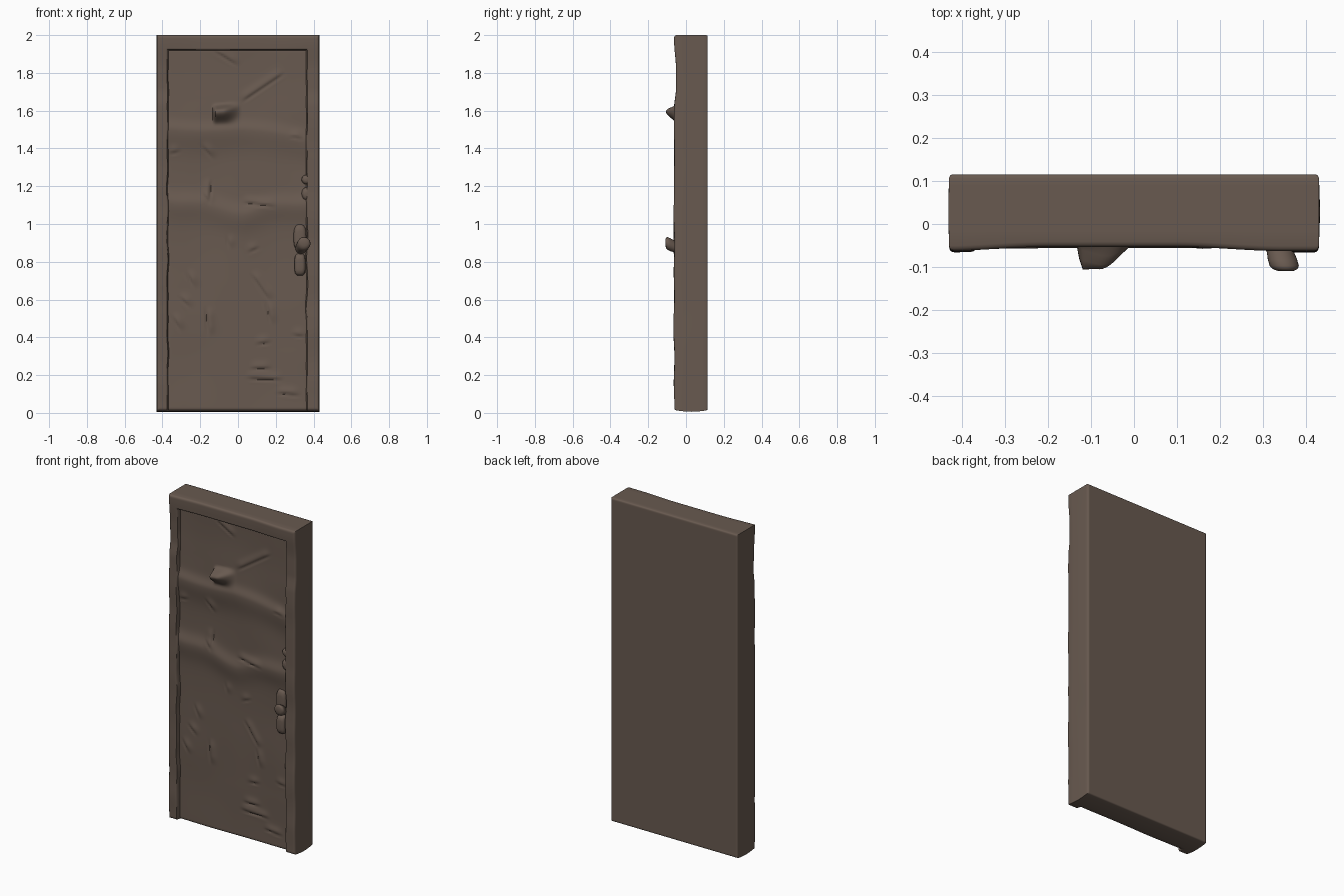
import bpy, bmesh, math
from mathutils import Vector, noise

if "Cube" in bpy.data.objects:
    bpy.data.objects.remove(bpy.data.objects["Cube"])

mat = bpy.data.materials.new("dark_brown_wood")
mat.diffuse_color = (0.14, 0.102, 0.080, 1)
mat.use_nodes = True
mat.node_tree.nodes["Principled BSDF"].inputs["Base Color"].default_value = mat.diffuse_color

W, Z0, Z1, BACK = 0.43, 0.013, 2.0, 0.115
LEFT, RIGHT, TOP = -0.372, 0.364, 1.922
RECESS = .025


def lines(lo, hi, step, seams):
    """Grid lines, denser at the rounded border and at the frame seams."""
    special = [lo + o for o in (0, .002, .006, .012)] + [hi - o for o in (0, .002, .006, .012)]
    for s in seams:
        special += [s + o for o in (-.012, -.007, -.003, 0, .003, .007)]
    n = round((hi - lo) / step)
    even = [lo + (hi - lo) * i / n for i in range(n + 1)]
    return sorted(special + [e for e in even if min(abs(e - s) for s in special) > .003])


def sstep(a, b, t):
    t = max(0, min(1, (t - a) / (b - a)))
    return t * t * (3 - 2 * t)


def nz(x, z, seed=0):
    return noise.noise(Vector((x, z, seed)))


def rounding(x, z, r):
    """Drop of a surface near its rounded outer edge."""
    e = min(W - abs(x), z - Z0, Z1 - z)
    return r - math.sqrt(max(0, r * r - (r - e) ** 2)) if e < r else 0


# Carved creases: x1, z1, x2, z2 (raised lip on one side, cut on the other)
CREASES = [
    (.03, 1.65, .24, 1.79), (-.12, 1.91, -.01, 1.84), (-.19, 1.41, -.14, 1.35),
    (-.19, 1.16, -.15, 1.11), (-.15, 1.12, -.14, 1.23), (.03, 1.11, .19, 1.09),
    (-.06, .93, -.05, .88), (.06, .85, .11, .87), (-.17, .55, -.16, .42),
    (.07, .73, .16, .60), (.15, .58, .17, .48), (.10, .36, .17, .37),
    (.07, .23, .17, .23), (.05, .18, .23, .17), (.21, .10, .32, .09),
    (-.31, .61, -.26, .56), (-.35, .51, -.31, .44), (.28, 1.46, .34, 1.45),
    (-.36, 1.37, -.31, 1.38), (-.27, .74, -.24, .67), (.29, .41, .35, .40)]


def crease(x, z):
    h = 0
    for x1, z1, x2, z2 in CREASES:
        dx, dz = x2 - x1, z2 - z1
        L = math.hypot(dx, dz)
        t = ((x - x1) * dx + (z - z1) * dz) / L
        if -.04 < t < L + .04:
            s = ((z - z1) * dx - (x - x1) * dz) / L
            if abs(s) < .09:
                fade = sstep(-.02, .04, t) * sstep(L + .02, L - .04, t)
                lip = math.exp(-((s - .018) / .022) ** 2) * .006
                cut = math.exp(-(s / .006) ** 2) * .008
                h += (lip - cut) * fade
    return h


def ridge(x, z, zc, up, down):
    s = z - zc
    return math.exp(-(s / (up if s > 0 else down)) ** 2)


def front(x, z):
    """Outward height of the front surface."""
    d = max(LEFT - x, x - RIGHT, z - TOP)
    dip = sstep(1.62, 1.72, z) * sstep(1.97, 1.82, z)
    base = .063 - .010 * dip
    middle = sstep(.40, .15, abs(x + .05)) * sstep(1.8, 1.95, z)
    jamb = base - .010 * middle + .006 * nz(3 * x, 6 * z, 3) * sstep(1.95, 1.6, z)
    h = .063 - RECESS - .004 * sstep(1.5, 1.8, z) + .007 * nz(3.5 * x, 3 * z, 8)
    h += .016 * ridge(x, z, 1.50 - .17 * max(0, x) ** 1.1 + .01 * math.sin(9 * x), .04, .09)
    h += .016 * ridge(x, z, 1.06 + .20 * abs(x - .03) ** 1.2 - .012 * math.cos(17 * x), .05, .08)
    h += crease(x, z)
    # broken knot lump, steep on its left and lower sides
    h += .066 * sstep(-.135, -.122, x) * sstep(.02, -.08, x) \
        * sstep(1.52, 1.60 + .10 * min(0, x + .05), z) * sstep(1.64, 1.60, z + .12 * max(-.1, -x - .08))
    h -= .004 * math.exp(-(d / .004) ** 2)
    k = sstep(-.004, .004, d)
    return h * (1 - k) + jamb * k - rounding(x, z, .012)


def warp(x, z):
    """Wobble the inner edges of the jambs."""
    for seam, seed in ((LEFT, 1), (RIGHT, 5)):
        f = max(0, 1 - abs(x - seam) / .045)
        x += f * .008 * nz(0, 8 * z, seed) * sstep(1.85, 1.7, z)
    return x


# Door and frame as one carved slab: front grid, back grid, rings between
def grid(bm, xs, zs, fn):
    g = [[bm.verts.new(fn(x, z)) for x in xs] for z in zs]
    for j in range(len(zs) - 1):
        for i in range(len(xs) - 1):
            bm.faces.new((g[j][i], g[j][i + 1], g[j + 1][i + 1], g[j + 1][i]))
    return g[0][:] + [r[-1] for r in g[1:]] + g[-1][-2::-1] + [r[0] for r in g[-2:0:-1]]


bm = bmesh.new()
xs = lines(-W, W, .008, (LEFT, RIGHT))
zs = lines(Z0, Z1, .0095, (TOP,))
loop = grid(bm, xs, zs, lambda x, z: (warp(x, z), -front(x, z), z))
back = grid(bm, xs, zs, lambda x, z: (warp(x, z), BACK - rounding(x, z, .008), z))
for y in (-.015, 0, .03, .06, .09, None):
    if y is None:
        nxt = back
    else:
        belly = math.sin(math.pi * (y + .05) / .16)
        nxt = []
        for v in back:
            x, _, z = v.co
            if abs(x) > W - .001:
                x += math.copysign(.002 * belly * (.5 + nz(x, 3 * z, 4)), x)
            nxt.append(bm.verts.new((x, y, z - .007 * belly if z < Z0 + .001 else z)))
    for i in range(len(loop)):
        k = (i + 1) % len(loop)
        bm.faces.new((loop[k], loop[i], nxt[i], nxt[k]))
    loop = nxt
bmesh.ops.recalc_face_normals(bm, faces=bm.faces)


def finish(bm, name, angle):
    me = bpy.data.meshes.new(name)
    bm.to_mesh(me)
    bm.free()
    ob = bpy.data.objects.new(name, me)
    bpy.context.collection.objects.link(ob)
    me.materials.append(mat)
    bpy.ops.object.select_all(action='DESELECT')
    ob.select_set(True)
    bpy.context.view_layer.objects.active = ob
    bpy.ops.object.shade_smooth_by_angle(angle=math.radians(angle))
    return ob


finish(bm, "door_slab", 60)


def turned(name, profile, start, axis, sx=1, sz=1, power=1):
    """Round part swept along an axis from (distance, radius) pairs."""
    bm = bmesh.new()
    rings, n = [], 28
    for t, r in profile:
        ring = []
        for i in range(n):
            a = 2 * math.pi * i / n
            c, s = (math.copysign(abs(f) ** power, f) for f in (math.cos(a), math.sin(a)))
            ring.append(bm.verts.new(Vector(start) + Vector(axis).normalized() * t + Vector((r * sx * c, 0, r * sz * s))))
        rings.append(ring)
    for a, b in zip(rings, rings[1:]):
        for i in range(n):
            bm.faces.new((a[i], a[(i + 1) % n], b[(i + 1) % n], b[i]))
    bm.faces.new(rings[0])
    bm.faces.new(rings[-1])
    bmesh.ops.recalc_face_normals(bm, faces=bm.faces)
    return finish(bm, name, 60)


# Handle backplate, lower lug and knob
turned("handle_plate", [(0, 1.1), (.022, 1), (.030, .85), (.033, .5)], (.328, -.028, .93), (0, -1, 0), .032, .065, .7)
turned("handle_lug", [(0, 1.1), (.024, 1), (.033, .85), (.036, .5)], (.328, -.028, .785), (0, -1, 0), .028, .055, .6)
turned("handle_knob", [(0, .030), (.03, .032), (.045, .034), (.062, .034), (.071, .029), (.076, .018)],
       (.334, -.042, .872), (.28, -1, .45))
# Worn lumps on the inner edge of the right jamb
for i, (z, s) in enumerate(((1.235, .022), (1.16, .030))):
    turned("jamb_lump_%d" % (i + 1), [(0, 1.2), (.022, 1.1), (.031, .7), (.033, .3)],
           (.362, -.030, z), (0, -1, 0), .022, s)
